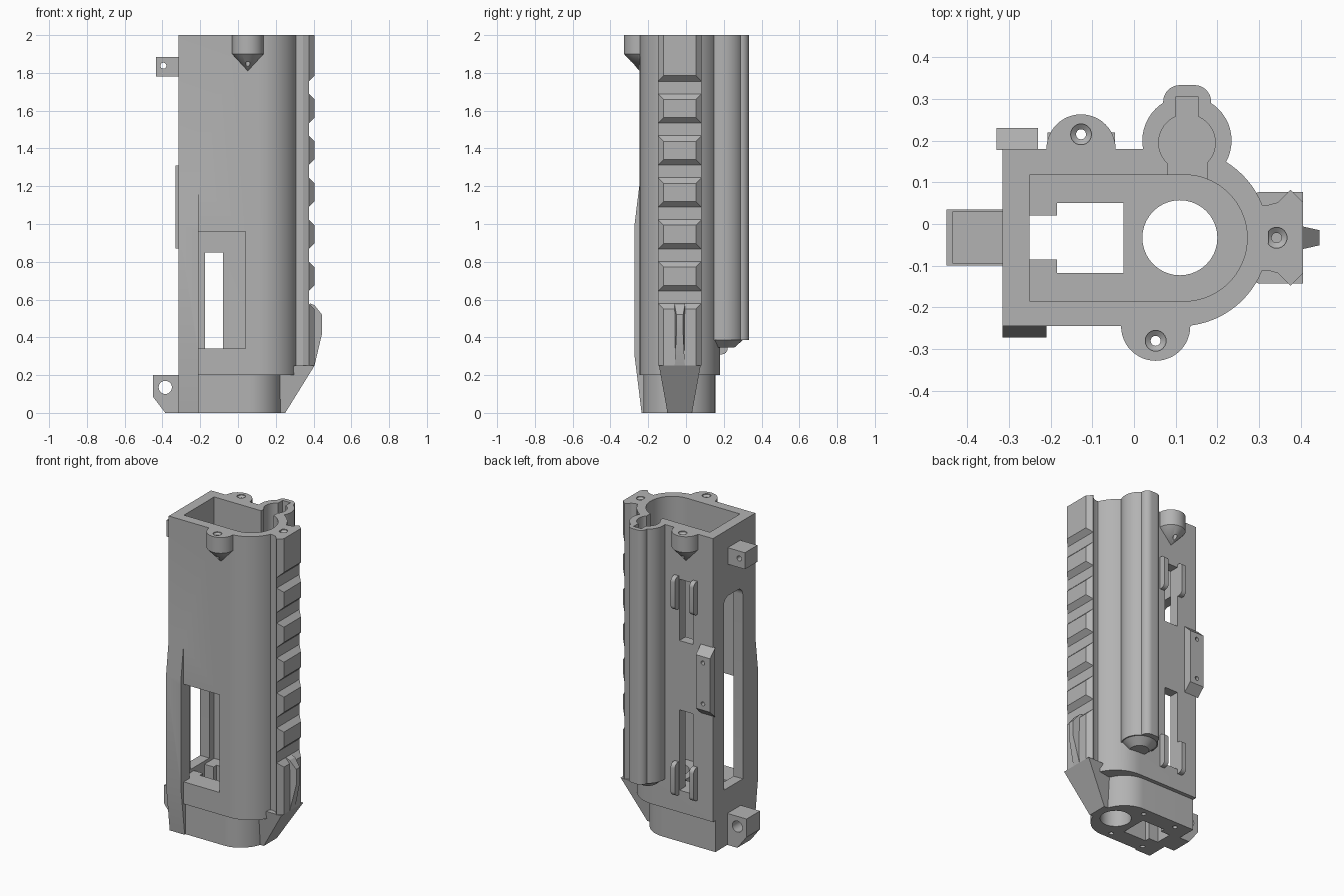
import bpy, bmesh, math
from mathutils import Vector

cube = bpy.data.objects.get("Cube")
if cube:
    bpy.data.objects.remove(cube, do_unlink=True)

grey = bpy.data.materials.new("mid grey")
grey.use_nodes = True
GREY = (0.45, 0.45, 0.45, 1)
grey.diffuse_color = GREY
grey.node_tree.nodes["Principled BSDF"].inputs["Base Color"].default_value = GREY

MID = -0.033   # y of the symmetry line shared by bore, cavity and rail


def finish(name, bm):
    bmesh.ops.recalc_face_normals(bm, faces=bm.faces[:])
    mesh = bpy.data.meshes.new(name)
    bm.to_mesh(mesh)
    bm.free()
    mesh.materials.append(grey)
    ob = bpy.data.objects.new(name, mesh)
    bpy.context.scene.collection.objects.link(ob)
    return ob


def arc(cx, cy, r, a0, a1, n=24, ry=None):
    angles = [math.radians(a0 + (a1 - a0) * i / n) for i in range(n + 1)]
    return [(cx + r * math.cos(a), cy + (ry or r) * math.sin(a)) for a in angles]


def circle(cx, cy, r, n=40):
    return arc(cx, cy, r, 0, 360, n)[:-1]


def rect(u0, u1, v0, v1):
    return [(u0, v0), (u1, v0), (u1, v1), (u0, v1)]


def prism(name, pts, axis, lo, hi):
    """Extrude a 2D outline along an axis."""
    place = {"x": lambda u, v, w: (w, u, v),
             "y": lambda u, v, w: (u, w, v),
             "z": lambda u, v, w: (u, v, w)}[axis]
    bm = bmesh.new()
    a, b = [[bm.verts.new(place(u, v, w)) for u, v in pts] for w in (lo, hi)]
    bm.faces.new(a)
    bm.faces.new(b)
    for i in range(len(pts)):
        j = (i + 1) % len(pts)
        bm.faces.new((a[i], a[j], b[j], b[i]))
    return finish(name, bm)


def lathe(name, x, y, profile, steps=48):
    """Spin an (r, z) profile around a vertical axis."""
    bm = bmesh.new()
    vs = [bm.verts.new((x + r, y, z)) for r, z in profile]
    es = [bm.edges.new(p) for p in zip(vs, vs[1:])]
    bmesh.ops.spin(bm, geom=vs + es, cent=(x, y, 0), axis=(0, 0, 1),
                   angle=math.tau, steps=steps)
    bmesh.ops.remove_doubles(bm, verts=bm.verts[:], dist=1e-5)
    bmesh.ops.dissolve_limit(bm, angle_limit=0.02, verts=bm.verts[:], edges=bm.edges[:])
    return finish(name, bm)


def combine(target, others, operation):
    for other in others:
        other.hide_render = True
        mod = target.modifiers.new("cut", "BOOLEAN")
        mod.operation = operation
        mod.solver = "EXACT"
        mod.object = other
        bpy.context.view_layer.update()
        graph = bpy.context.evaluated_depsgraph_get()
        mesh = bpy.data.meshes.new_from_object(target.evaluated_get(graph))
        target.modifiers.clear()
        target.data = mesh
        bpy.data.objects.remove(other, do_unlink=True)


def widen(ob, half_width):
    """Set the half width in y of every vertex by a rule."""
    for v in ob.data.vertices:
        v.co.y = MID + math.copysign(half_width(v.co), v.co.y - MID)


def screw_hole(x, y, bottom):
    return lathe("screw_cutter", x, y, [(0, bottom), (0.012, bottom), (0.012, 1.985),
                                        (0.025, 1.995), (0.025, 2.05), (0, 2.05)], 24)


# Main shell, narrower base and swelling on the front corner
shell = prism("housing", [(-0.315, 0.18), (-0.315, -0.245)]
              + arc(0.11, -0.0325, 0.2125, -90, 90, 40), "z", 0.2, 2)
base = prism("base", [(-0.315, 0.155), (-0.315, -0.225)]
             + arc(0.06, -0.035, 0.175, -90, 90, 32, 0.19), "z", 0, 0.25)
swelling = prism("swelling", [(-0.2, 0), (-0.235, 0), (-0.272, 0.3), (-0.272, 1.0),
                              (-0.245, 1.22), (-0.2, 1.22)], "x", -0.315, -0.21)

# Side tube with a ridge along its back
tube = lathe("tube", 0.127, 0.2, [(0, 0.345), (0.055, 0.345), (0.1, 0.385),
                                  (0.107, 0.385), (0.107, 2), (0, 2)])
ridge = prism("ridge", [(0.07, 0.2), (0.185, 0.2)] + arc(0.145, 0.293, 0.04, 0, 90, 10)
              + arc(0.11, 0.293, 0.04, 90, 180, 10), "z", 0.385, 2)

# Screw bosses with conical undersides
bosses = [lathe("boss", x, y, [(0, 1.81), (0.083, 1.9), (0.083, 2), (0, 2)])
          for x, y in ((0.052, -0.245), (-0.127, 0.18))]
combine(shell, [base, swelling, tube, ridge] + bosses, "UNION")

# Cavity, tube bore and its openings
cuts = [
    prism("cavity", [(-0.25, 0.118), (-0.25, -0.185)]
          + arc(0.12, -0.0335, 0.1515, -90, 90, 36), "z", 0.34, 2.1),
    prism("bore", circle(0.127, 0.195, 0.068), "z", 0.45, 2.1),
    prism("bore_groove", rect(0.1, 0.155, 0.2, 0.305), "z", 0.45, 2.1),
    prism("bore_neck", rect(0.08, 0.175, 0.08, 0.17), "z", 0.45, 2.1),
    # Floor openings
    prism("round_hole", circle(0.11, MID, 0.09), "z", -0.1, 0.5),
    prism("square_hole", rect(-0.185, -0.025, -0.118, 0.05), "z", -0.1, 0.5),
    prism("floor_channel", rect(-0.25, -0.18, -0.085, 0.02), "z", -0.1, 0.5),
    # Front window, back slots and long side slot
    prism("window", rect(-0.21, 0.04, 0.34, 0.96), "y", -0.4, -0.1),
    prism("low_slot", rect(-0.175, -0.08, 0.34, 0.85), "y", 0.08, 0.3),
    prism("high_slot", rect(-0.175, -0.08, 1.29, 1.68), "y", 0.08, 0.3),
    prism("side_slot", [(-0.12, 0.36), (0.07, 0.36)] + arc(0.02, 1.53, 0.05, 0, 90, 8)
          + arc(-0.07, 1.53, 0.05, 90, 180, 8), "x", -0.4, -0.2),
    screw_hole(0.052, -0.28, 1.78),
    screw_hole(-0.127, 0.215, 1.78),
]
for x in (0.02, -0.215):
    for y in (-0.18, 0.11):
        cuts.append(prism("base_screw", circle(x, y, 0.014, 20), "z", -0.1, 0.12))
combine(shell, cuts, "DIFFERENCE")

# Accessory rail with evenly spaced notches
half = [(0.3, 0.078), (0.32, 0.078), (0.345, 0.085), (0.375, 0.115), (0.405, 0.085)]
rail = prism("rail", [(x, MID + h) for x, h in half]
             + [(x, MID - h) for x, h in reversed(half)], "z", 0.25, 2)
notches = []
for k in range(6):
    z = 1.7225 - 0.222 * k
    notches.append(prism("notch", [(0.375, z + 0.033), (0.425, z + 0.083),
                                   (0.425, z - 0.083), (0.375, z - 0.033)], "y", -0.3, 0.2))
combine(rail, notches + [screw_hole(0.342, MID, 1.8)], "DIFFERENCE")

# Sloping foot under the rail and the fin at its lower end
foot = prism("rail_foot", [(0.22, 0), (0.25, 0), (0.405, 0.25), (0.3, 0.25), (0.22, 0.2)],
             "y", -0.1, 0.1)
widen(foot, lambda co: 0.065 if co.z < 0.1 else 0.075 if co.z < 0.22 else 0.11)
fin = prism("rail_fin", [(0.38, 0.58), (0.405, 0.57), (0.445, 0.52), (0.445, 0.42),
                         (0.405, 0.25), (0.38, 0.25)], "y", -0.1, 0.1)
widen(fin, lambda co: 0.018 if co.x > 0.44 else 0.027)

# Pierced lugs on the flat side
upper_lug = prism("upper_lug", rect(-0.435, -0.31, 1.78, 1.885), "y", -0.095, 0.03)
lower_lug = prism("lower_lug", [(-0.31, 0), (-0.385, 0), (-0.45, 0.085), (-0.45, 0.2),
                                (-0.31, 0.2)], "y", -0.1, 0.035)
for lug, x, z, r in ((upper_lug, -0.395, 1.838, 0.016), (lower_lug, -0.385, 0.135, 0.035)):
    combine(lug, [prism("pin_cutter", circle(x, z, r, 28), "y", -0.3, 0.3)], "DIFFERENCE")

# Bevelled plate on the back
plate = prism("back_plate", [(0.178, 0.87), (0.23, 0.92), (0.23, 1.26), (0.178, 1.31)],
              "x", -0.33, -0.23)
combine(plate, [prism("plate_hole", circle(-0.28, z, 0.013, 20), "y", 0.19, 0.3)
                for z in (0.96, 1.22)], "DIFFERENCE")

# Rounded clips beside the back slots
clips = []
for level, low in (("lower", 0.31), ("upper", 1.49)):
    outline = ([(0.16, low), (0.19, low)] + arc(0.19, low + 0.03, 0.03, -90, 0, 6)[1:]
               + arc(0.19, low + 0.18, 0.03, 0, 90, 6) + [(0.16, low + 0.21)])
    for side, x in (("right", -0.207), ("left", -0.076)):
        clips.append(prism(level + "_" + side + "_clip", outline, "x", x, x + 0.03))

# Smooth curved walls, keep crisp edges
bpy.ops.object.select_all(action="DESELECT")
for ob in [shell, rail, foot, fin, upper_lug, lower_lug, plate] + clips:
    ob.select_set(True)
    bpy.context.view_layer.objects.active = ob
bpy.ops.object.shade_smooth_by_angle(angle=math.radians(25))
